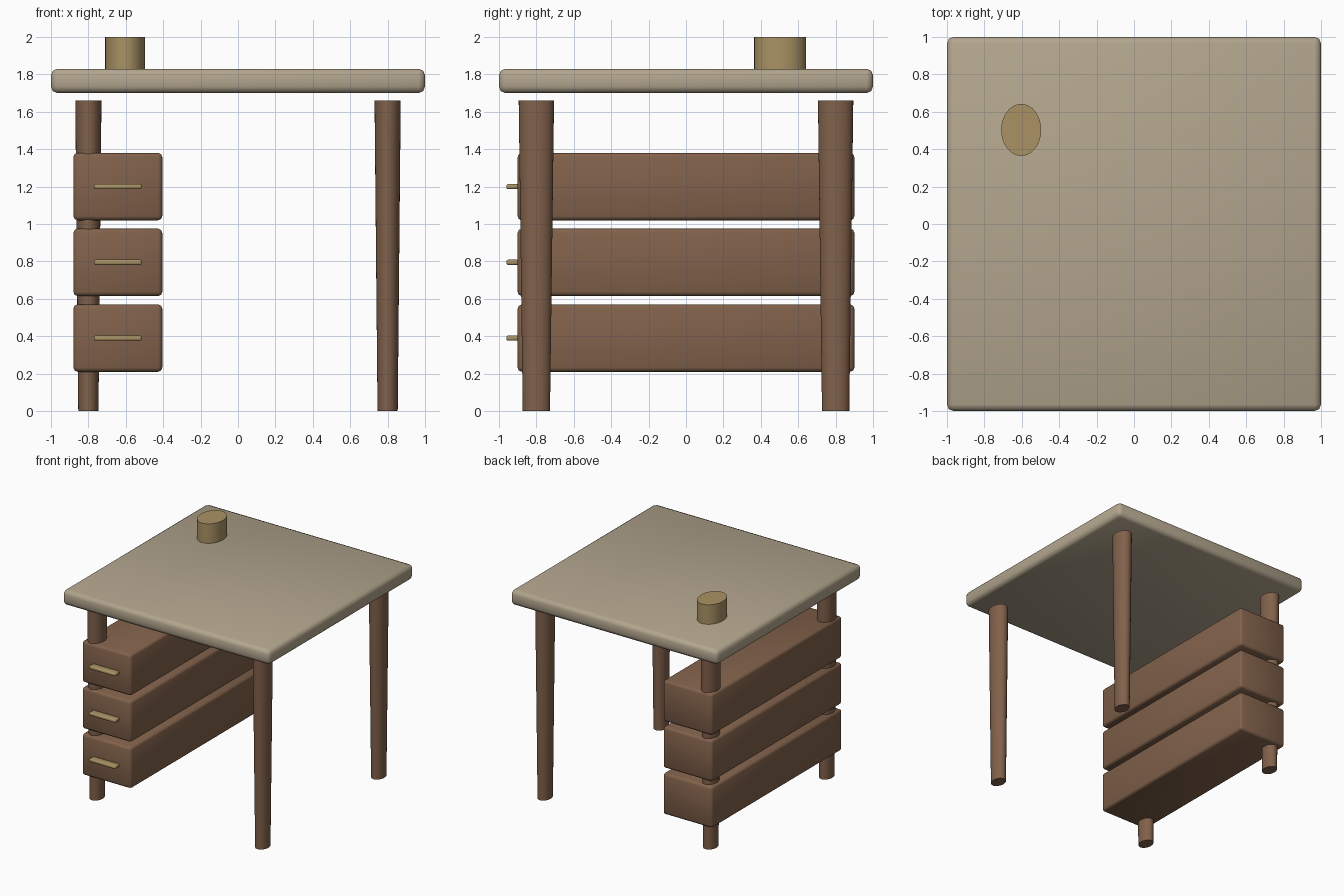
import bpy
from math import radians

if "Cube" in bpy.data.objects:
    bpy.data.objects.remove(bpy.data.objects["Cube"])


def material(name, rgb):
    m = bpy.data.materials.new(name)
    m.diffuse_color = (*rgb, 1)
    m.use_nodes = True
    m.node_tree.nodes["Principled BSDF"].inputs["Base Color"].default_value = m.diffuse_color
    return m


WOOD = material("brown_wood", (0.22, 0.12, 0.07))
PALE = material("pale_top", (0.45, 0.38, 0.27))
BRASS = material("brass", (0.40, 0.29, 0.13))


def finish(obj, name, mat):
    obj.name = name
    obj.data.materials.append(mat)
    bpy.ops.object.shade_smooth_by_angle(angle=radians(50))


def box(name, lo, hi, mat, bevel, segments):
    """Bevelled box between two opposite corners."""
    bpy.ops.mesh.primitive_cube_add(size=1, location=[(a + b) / 2 for a, b in zip(lo, hi)])
    obj = bpy.context.object
    obj.scale = [b - a for a, b in zip(lo, hi)]
    bpy.ops.object.transform_apply(location=False, rotation=False, scale=True)
    mod = obj.modifiers.new("bevel", 'BEVEL')
    mod.width = bevel
    mod.segments = segments
    bpy.ops.object.modifier_apply(modifier=mod.name)
    finish(obj, name, mat)


def post(name, x, y, z0, z1, r0, r1, y_stretch, mat):
    """Upright tapered post with an oval section."""
    bpy.ops.mesh.primitive_cone_add(vertices=32, radius1=r0, radius2=r1, depth=z1 - z0,
                                    location=(x, y, (z0 + z1) / 2))
    obj = bpy.context.object
    obj.scale.y = y_stretch
    bpy.ops.object.transform_apply(location=False, rotation=False, scale=True)
    finish(obj, name, mat)


# table top
box("table_top", (-1, -1, 1.70), (1, 1, 1.83), PALE, 0.035, 2)

# four tapered legs
for side, x in (("left", -0.8), ("right", 0.8)):
    for end, y in (("front", -0.8), ("back", 0.8)):
        post(f"{end}_{side}_leg", x, y, 0, 1.66, 0.054, 0.07, 1.35, WOOD)

# stack of drawers with pull handles
for i in range(3):
    z = 0.39 + 0.405 * i
    box(f"drawer_{i + 1}", (-0.88, -0.90, z - 0.18), (-0.405, 0.90, z + 0.18), WOOD, 0.022, 2)
    box(f"drawer_handle_{i + 1}", (-0.77, -0.96, z - 0.014), (-0.515, -0.895, z + 0.014),
        BRASS, 0.009, 2)

# pencil cup on the table top
post("pencil_cup", -0.603, 0.503, 1.825, 2.0, 0.107, 0.107, 1.3, BRASS)
